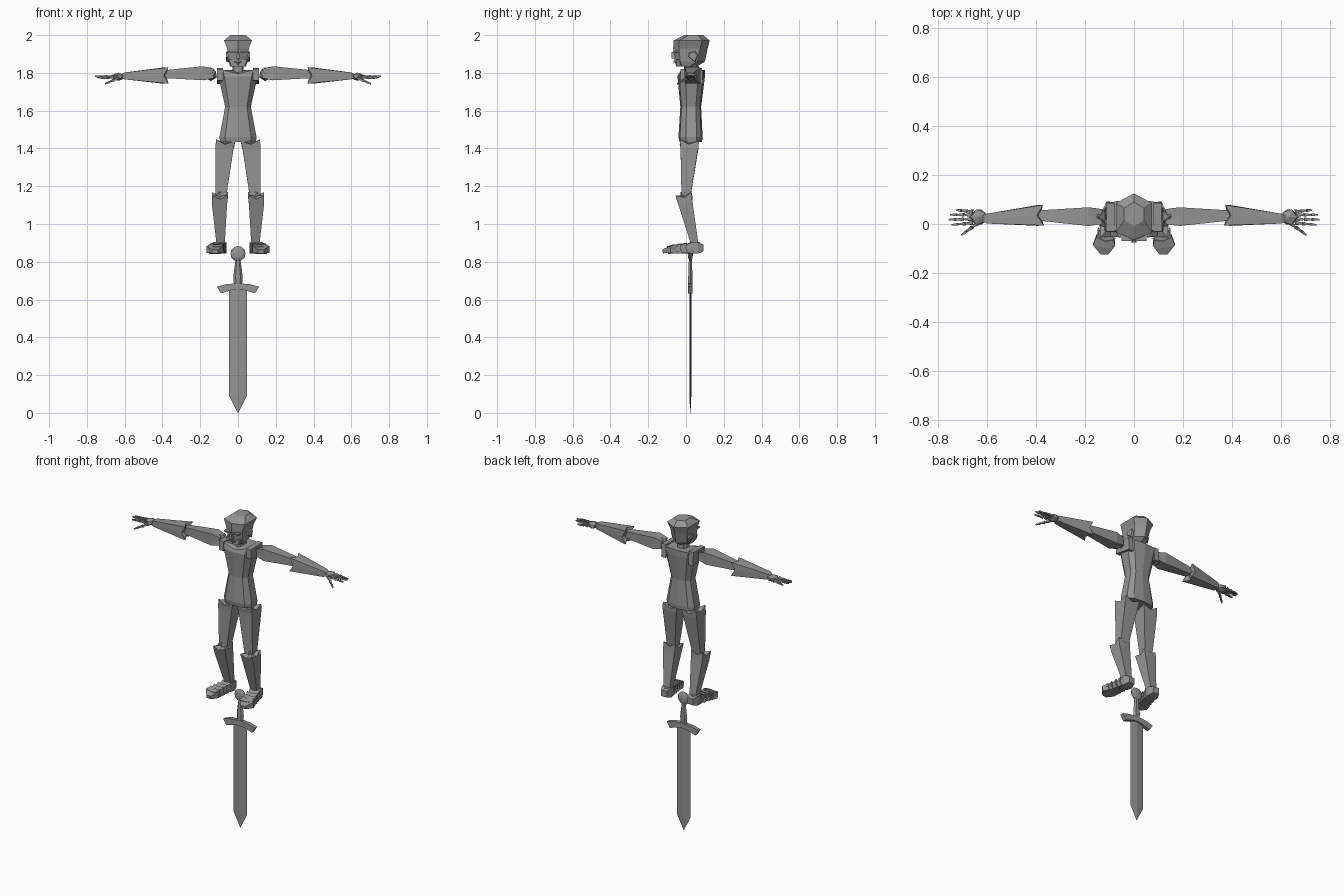
import bpy, bmesh, math
from mathutils import Vector

if "Cube" in bpy.data.objects:
    bpy.data.objects.remove(bpy.data.objects["Cube"])

grey = bpy.data.materials.new("stone_grey")
grey.diffuse_color = (0.3, 0.3, 0.3, 1)
grey.use_nodes = True
grey.node_tree.nodes["Principled BSDF"].inputs["Base Color"].default_value = grey.diffuse_color


def finish(name, bm, mirror=False):
    bmesh.ops.recalc_face_normals(bm, faces=bm.faces)
    mesh = bpy.data.meshes.new(name)
    bm.to_mesh(mesh)
    bm.free()
    mesh.materials.append(grey)
    ob = bpy.data.objects.new(name, mesh)
    bpy.context.collection.objects.link(ob)
    if mirror:
        ob.modifiers.new("mirror", 'MIRROR')
    return ob


def loft(name, rings, mirror=False):
    """Skin a list of equal rings and close both ends with a fan."""
    bm = bmesh.new()
    vs = [[bm.verts.new(p) for p in r] for r in rings]
    n = len(vs[0])
    for a, b in zip(vs, vs[1:]):
        for i in range(n):
            j = (i + 1) % n
            bm.faces.new((a[i], a[j], b[j], b[i]))
    for r in (vs[0], vs[-1]):
        mid = bm.verts.new(sum((v.co for v in r), Vector()) / n)
        for i in range(n):
            bm.faces.new((r[i], r[(i + 1) % n], mid))
    return finish(name, bm, mirror)


def limb(name, stations, up, mirror=True):
    """Boxy tube; each station is (centre, half width, half height, notch)."""
    d = (Vector(stations[-1][0]) - Vector(stations[0][0])).normalized()
    u = Vector(up).cross(d).normalized()
    v = d.cross(u)
    shape = [(1, 1), (1, 0), (1, -1), (0, -1), (-1, -1), (-1, 0), (-1, 1), (0, 1)]
    rings = []
    for c, a, b, notch in stations:
        rings.append([Vector(c) + u * a * s + v * b * t
                      + d * (notch if s * t == 0 else 0) for s, t in shape])
    return loft(name, rings, mirror)


def ball(name, centre, size, mirror=True, div=1):
    bm = bmesh.new()
    bmesh.ops.create_icosphere(bm, subdivisions=div, radius=1)
    for v in bm.verts:
        v.co = Vector(centre) + Vector(v.co[i] * size[i] for i in range(3))
    return finish(name, bm, mirror)


def slab(name, outline, y0, y1, mirror=False):
    """Extrude an x-z outline along y."""
    return loft(name, [[(x, y, z) for x, z in outline] for y in (y0, y1)], mirror)


def octagon(z, w, front, back, side=0.7, dz=0):
    """Horizontal torso section with a centre ridge front and back."""
    m = (front + back) / 2
    h = (back - front) / 2
    pts = [(0, front, z + dz), (w * side, front + h * .12, z), (w, m - h * .4, z),
           (w, m + h * .5, z), (w * side, back - h * .12, z), (0, back, z)]
    return pts + [(-x, y, zz) for x, y, zz in pts[4:0:-1]]


# Torso, collar and neck
loft("torso", [octagon(1.435, .095, -.035, .085), octagon(1.46, .098, -.04, .088),
               octagon(1.62, .068, -.03, .08), octagon(1.78, .103, -.045, .1),
               octagon(1.815, .1, -.035, .1, .8, -.02)])
loft("neck", [octagon(1.78, .03, -.01, .06), octagon(1.86, .03, -.01, .06)])
loft("shoulder_plate", [[(x, y, z) for y, z in
     ((-.03, 1.76), (-.03, 1.82), (.085, 1.825), (.09, 1.74))] for x in (.08, .112)], True)


# Head: a tapered six sided block flaring to a crown
def hexagon(z, w, f, b, bend=0):
    return [(0, f, z + bend), (w, f + .03, z), (w, b - .04, z),
            (0, b, z), (-w, b - .04, z), (-w, f + .03, z)]


loft("head", [hexagon(1.835, .042, -.05, .06), hexagon(1.86, .05, -.06, .1),
              hexagon(1.93, .058, -.068, .115), hexagon(1.972, .074, -.065, .125),
              [(x * .05, .04 + y * .05, 2.0) for x, y in
               ((0, -1), (.8, -.5), (.8, .5), (0, 1), (-.8, .5), (-.8, -.5))]])
# Face: jaw, nose, brow, mouth and ears
slab("jaw", [(-.035, 1.835), (.035, 1.835), (.048, 1.87), (-.048, 1.87)], -.052, -.02)
slab("nose", [(-.011, 1.875), (.011, 1.875), (.005, 1.91), (-.005, 1.91)], -.076, -.05)
slab("brow", [(.005, 1.908), (.05, 1.908), (.05, 1.916), (.005, 1.916)], -.069, -.03, True)
slab("mouth", [(-.02, 1.856), (.02, 1.856), (.02, 1.862), (-.02, 1.862)], -.065, -.04)
loft("ear", [[(x, .035 + y * s, 1.885 + z * s) for y, z in
     ((-.025, 0), (-.02, .025), (.015, .032), (.03, .01), (.015, -.03))]
     for x, s in ((.045, 1), (.064, .8))], True)

# Arms
Z = (0, 0, 1)
ball("shoulder_joint", (.145, .03, 1.793), (.037, .037, .037))
limb("upper_arm", [((.125, .03, 1.797), .03, .024, .015), ((.185, .03, 1.798), .038, .037, 0),
                   ((.4, .035, 1.793), .02, .02, 0)], Z)
ball("elbow_joint", (.4, .035, 1.79), (.025, .022, .022))
limb("forearm", [((.37, .036, 1.786), .042, .043, .025), ((.6, .022, 1.784), .02, .018, 0),
                 ((.62, .022, 1.782), .01, .01, 0)], Z)
ball("palm", (.633, .028, 1.78), (.036, .036, .022))

# Fingers and thumb, each a short chain of barbed joints
FINGERS = [("first_finger", (.655, .005, 1.778), (.745, -.004, 1.775)),
           ("second_finger", (.66, .02, 1.78), (.757, .018, 1.782)),
           ("third_finger", (.66, .037, 1.78), (.75, .038, 1.78)),
           ("little_finger", (.655, .05, 1.778), (.725, .057, 1.77)),
           ("thumb", (.635, .005, 1.772), (.703, -.045, 1.742))]
for name, a, b in FINGERS:
    a, b = Vector(a), Vector(b)
    for i in range(3):
        p, q = a.lerp(b, i / 3), a.lerp(b, (i + 1.1) / 3 if i < 2 else 1)
        limb(f"{name}_joint_{i + 1}", [(p, .0085 - i * .0015, .0085 - i * .0015, .006),
                                       (q, .003, .003, 0)], Z)

# Legs
Y = (0, -1, 0)
ball("hip_joint", (.065, .022, 1.435), (.035, .035, .022))
limb("thigh", [((.066, .018, 1.44), .05, .05, .022), ((.072, .018, 1.4), .048, .047, 0),
               ((.09, .0, 1.15), .028, .024, 0)], Y)
ball("knee_joint", (.092, -.005, 1.155), (.03, .028, .028))
limb("shin", [((.096, -.013, 1.16), .042, .043, .02), ((.098, -.003, 1.11), .04, .038, 0),
              ((.092, .045, .9), .022, .02, 0)], Y)
ball("ankle_joint", (.092, .05, .89), (.028, .028, .026))

# Feet: heel block, overlapping plates and a blunt toe cap
limb("heel", [((.092, .09, .872), .02, .02, 0), ((.094, .06, .873), .032, .029, 0),
              ((.097, .025, .873), .03, .028, 0)], Z)
for i in range(4):
    y = .035 - i * .03
    limb(f"foot_plate_{i + 1}", [((.098 + i * .006, y, .875 - i * .002), .034 + i * .002,
                                  .03 - i * .002, .012),
                                 ((.104 + i * .006, y - .038, .868 - i * .002), .026 + i * .002,
                                  .02, 0)], Z)
limb("toe_cap", [((.118, -.045, .868), .034, .022, .008), ((.122, -.085, .864), .045, .019, 0),
                 ((.121, -.123, .855), .016, .01, 0)], Z)

# Sword: pommel, grip, swept guard and pointed blade
SY = .023
ball("pommel", (0, SY, .843), (.041, .014, .041), False, 2)
loft("grip", [[(w * math.cos(t), SY + d * math.sin(t), z)
               for t in [k * math.pi / 3 for k in range(6)]]
              for z, w, d in ((.66, .02, .013), (.72, .025, .013),
                              (.77, .019, .011), (.815, .012, .009))])
top = [(-.112, .668), (-.06, .682), (0, .686), (.06, .682), (.112, .668)]
low = [(.09, .633), (.05, .648), (0, .654), (-.05, .648), (-.09, .633)]
slab("guard", top + low, SY - .012, SY + .012)
loft("blade", [[(-w, SY, z), (0, SY - d, z), (w, SY, z), (0, SY + d, z)]
               for z, w, d in ((.66, .047, .005), (.09, .047, .005), (0, .001, .001))])
